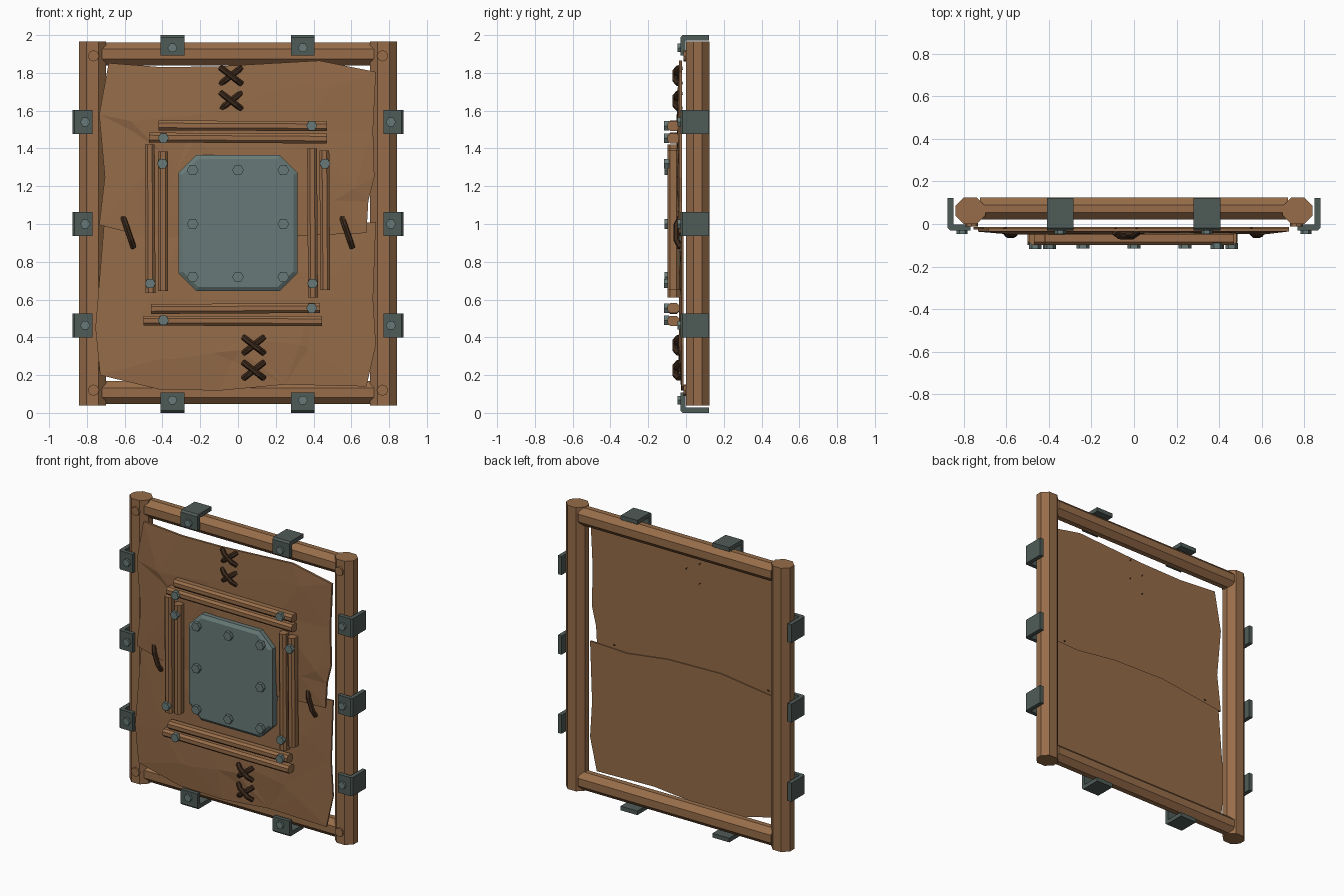
import bpy, bmesh, math, random
from mathutils import Vector
from mathutils.geometry import delaunay_2d_cdt

random.seed(4)
if "Cube" in bpy.data.objects:
    bpy.data.objects.remove(bpy.data.objects["Cube"])


def material(name, rgb):
    m = bpy.data.materials.new(name)
    m.use_nodes = True
    m.diffuse_color = (*rgb, 1)
    m.node_tree.nodes["Principled BSDF"].inputs["Base Color"].default_value = (*rgb, 1)
    return m


WOOD = material("brown wood", (0.31, 0.152, 0.067))
HIDE = material("tan hide", (0.30, 0.148, 0.066))
PLATE = material("grey green metal", (0.135, 0.195, 0.185))
DARK = material("dark metal", (0.078, 0.105, 0.094))
CORD = material("dark cord", (0.045, 0.022, 0.011))


def finish(name, bm, mat):
    bmesh.ops.recalc_face_normals(bm, faces=bm.faces)
    mesh = bpy.data.meshes.new(name)
    bm.to_mesh(mesh)
    bm.free()
    mesh.materials.append(mat)
    ob = bpy.data.objects.new(name, mesh)
    bpy.context.collection.objects.link(ob)
    return ob


def prism(name, points, sweep, mat, rim=0):
    """Extrude an outline along sweep; rim adds a sloping edge on the far end."""
    bm = bmesh.new()
    base = [bm.verts.new(p) for p in points]
    end = [bm.verts.new(Vector(p) + Vector(sweep)) for p in points]
    n = len(base)
    bm.faces.new(base)
    cap = bm.faces.new(end)
    for i in range(n):
        j = (i + 1) % n
        bm.faces.new((base[i], base[j], end[j], end[i]))
    bmesh.ops.recalc_face_normals(bm, faces=bm.faces)
    if rim:
        bmesh.ops.inset_region(bm, faces=[cap], thickness=rim, depth=rim * 0.6)
    return finish(name, bm, mat)


def octagon(w, h, c):
    """Rectangle of half sizes w and h with corners cut by c."""
    return [(w, c - h), (w, h - c), (w - c, h), (c - w, h),
            (-w, h - c), (-w, c - h), (c - w, -h), (w - c, -h)]


def beam(name, start, end, width, y0, y1, cut, mat=WOOD):
    """Chamfered timber between two (x, z) points."""
    a, b = Vector((start[0], 0, start[1])), Vector((end[0], 0, end[1]))
    side = (b - a).normalized().cross(Vector((0, 1, 0)))
    mid = Vector((0, (y0 + y1) / 2, 0))
    pts = [a + mid + side * u + Vector((0, v, 0))
           for u, v in octagon(width / 2, (y1 - y0) / 2, cut)]
    return prism(name, pts, b - a, mat)


def bolt(name, x, z, y0, y1, r=0.029, mat=PLATE, sides=6):
    pts = [(x + r * math.cos(math.tau * i / sides), y0,
            z + r * math.sin(math.tau * i / sides)) for i in range(sides)]
    return prism(name, pts, (0, y1 - y0, 0), mat)


# Timber frame with pegs at the joints
for s, label in ((1, "left"), (-1, "right")):
    beam(label + "_post", (s * 0.77, 0.04), (s * 0.77, 1.965), 0.142, 0, 0.125, 0.04)
    for z in (0.12, 1.89):
        bolt(label + "_joint_peg", s * 0.765, z, 0.02, -0.012, 0.03, WOOD, 8)
for label, z in (("top_rail", 1.9), ("bottom_rail", 0.107)):
    beam(label, (-0.725, z), (0.725, z), 0.122, 0.02, 0.125, 0.035)


# Metal brackets wrapped over the frame edges
def bracket(name, x, z, ox, oz):
    profile = [(-0.107, -0.03), (-0.012, -0.03), (0, -0.018), (0, 0.122),
               (-0.028, 0.122), (-0.028, -0.003), (-0.107, -0.003)]
    half = 0.063
    pts = [(x + ox * d - oz * half, y, z + oz * d - ox * half) for d, y in profile]
    prism(name, pts, (2 * oz * half, 0, 2 * ox * half), DARK)
    bolt(name + "_bolt", x - ox * 0.068, z - oz * 0.068, -0.02, -0.046, 0.026)


for s, label in ((1, "left"), (-1, "right")):
    for z in (0.463, 1.0, 1.54):
        bracket(label + "_bracket", s * 0.877, z, s, 0)
for x in (-0.347, 0.343):
    bracket("top_bracket", x, 2, 0, 1)
    bracket("bottom_bracket", x, 0, 0, -1)


# Stretched hide sheets: faceted front, flat back
def hide(name, outline, front, back, zlow, zhigh, count):
    inner = [(random.uniform(-0.62, 0.62), random.uniform(zlow, zhigh)) for _ in range(count)]
    n = len(outline)
    res = delaunay_2d_cdt([Vector(p) for p in outline + inner],
                          [(i, (i + 1) % n) for i in range(n)], [], 1, 1e-5)
    bm = bmesh.new()
    verts = []
    for i, p in enumerate(res[0]):
        bulge = 0 if i < n else random.uniform(0.004, 0.015)
        verts.append(bm.verts.new((p.x, front - bulge, p.y)))
    for f in res[2]:
        bm.faces.new([verts[i] for i in f])
    rear = [bm.verts.new((x, back, z)) for x, z in outline]
    bm.faces.new(rear)
    for i in range(n):
        j = (i + 1) % n
        bm.faces.new((verts[i], verts[j], rear[j], rear[i]))
    return finish(name, bm, HIDE)


hide("lower_hide", [(-0.73, 0.2), (-0.42, 0.125), (-0.1, 0.118), (0.25, 0.15), (0.68, 0.14),
                    (0.73, 0.36), (0.715, 0.6), (0.73, 1.01), (0.45, 1.0), (0.15, 1.04),
                    (-0.25, 1.05), (-0.71, 0.99), (-0.755, 0.45)],
     -0.025, -0.014, 0.22, 0.85, 16)
hide("upper_hide", [(-0.735, 0.995), (-0.5, 0.935), (0.0, 0.92), (0.5, 0.945), (0.68, 0.952),
                    (0.69, 1.12), (0.722, 1.25), (0.715, 1.5), (0.73, 1.805), (0.43, 1.865),
                    (-0.1, 1.835), (-0.4, 1.83), (-0.685, 1.852), (-0.735, 1.58), (-0.705, 1.25)],
     -0.036, -0.021, 1.05, 1.76, 16)

# Paired wooden battens around the centre plate
battens = {
    "top_batten": [((-0.42, 1.522), (0.47, 1.518)), ((-0.47, 1.458), (0.47, 1.452))],
    "bottom_batten": [((-0.46, 0.55), (0.435, 0.555)), ((-0.5, 0.488), (0.445, 0.486))],
    "right_batten": [((-0.463, 0.635), (-0.467, 1.42)), ((-0.397, 0.645), (-0.397, 1.385))],
    "left_batten": [((0.397, 0.61), (0.392, 1.4)), ((0.462, 0.65), (0.457, 1.39))],
}
for name, pair in battens.items():
    for a, b in pair:
        beam(name, a, b, 0.052, -0.098, -0.035, 0.014)
for x, z in ((0.39, 1.52), (-0.395, 1.455), (-0.4, 1.32), (0.46, 1.32),
             (-0.465, 0.685), (0.395, 0.685), (0.39, 0.555), (-0.395, 0.49)):
    bolt("batten_bolt", x, z, -0.09, -0.117)

# Centre metal plate with bevelled rim and bolts
prism("centre_plate", [(u, -0.025, 1.005 + v) for u, v in octagon(0.315, 0.36, 0.095)],
      (0, -0.053, 0), PLATE, rim=0.024)
for x in (-0.24, 0, 0.24):
    for z in (0.72, 1.0, 1.285):
        if x or z != 1.0:
            bolt("plate_bolt", x, z, -0.085, -0.115, 0.031)


# Cord stitches arched over the hide
def stitch(x, z, angle, length, thick=0.016, lift=0.0):
    curve = bpy.data.curves.new("stitch", "CURVE")
    curve.dimensions = "3D"
    curve.bevel_depth = thick
    curve.bevel_resolution = 1
    curve.use_fill_caps = True
    path = curve.splines.new("POLY")
    path.points.add(3)
    for p, t, y in zip(path.points, (-0.5, -0.25, 0.25, 0.5), (-0.03, -0.05, -0.05, -0.03)):
        p.co = (x + t * length * math.cos(angle), y - lift,
                z + t * length * math.sin(angle), 1)
    path.use_smooth = False
    curve.materials.append(CORD)
    bpy.context.collection.objects.link(bpy.data.objects.new("stitch", curve))


for x, z in ((-0.037, 1.785), (-0.037, 1.652), (0.083, 0.358), (0.083, 0.225)):
    stitch(x, z, math.radians(38), 0.14)
    stitch(x, z, math.radians(142), 0.14, lift=0.008)
for x in (-0.58, 0.578):
    stitch(x, 0.955, math.radians(109), 0.17)
